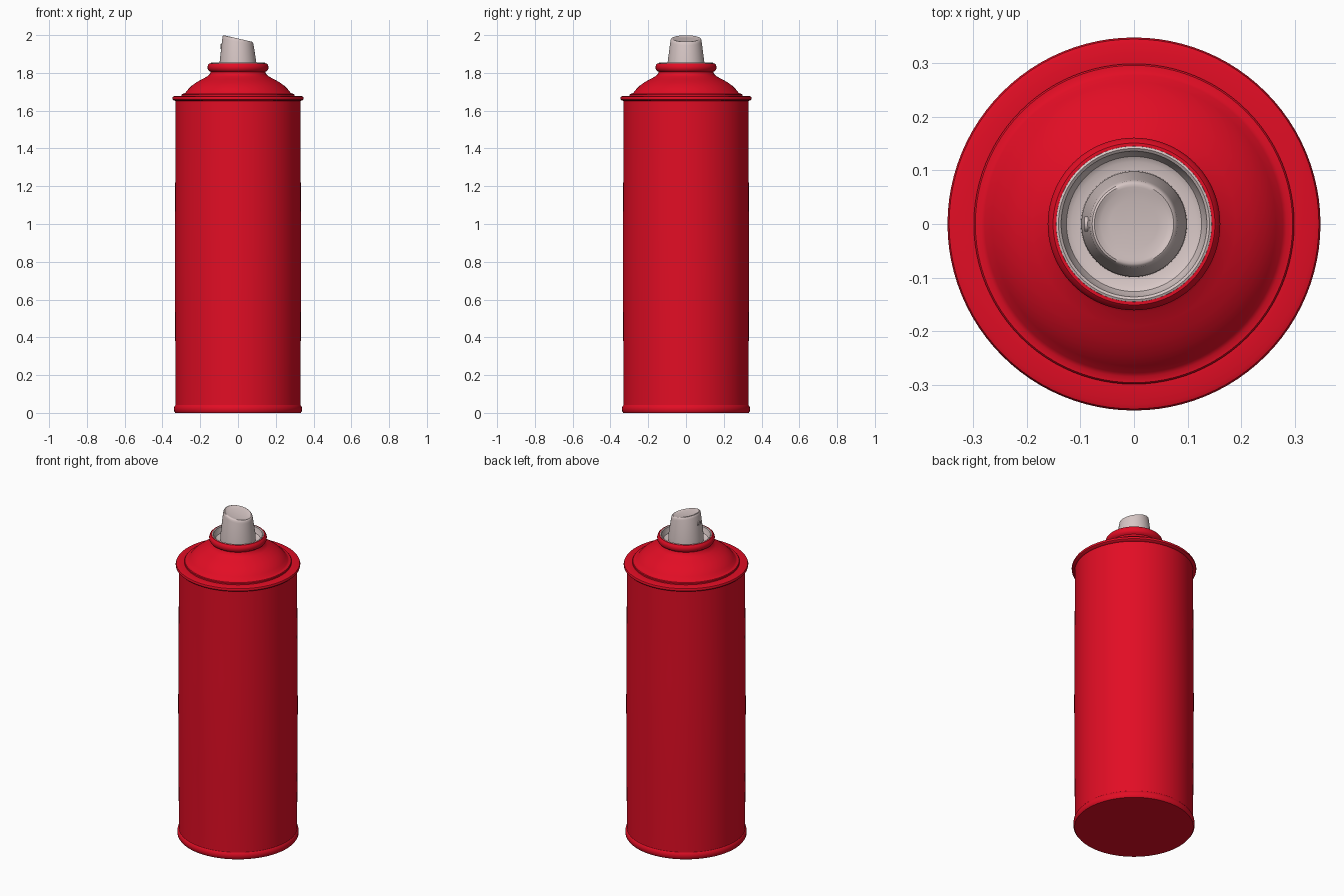
import bpy, bmesh, math

SEG = 96

def material(name, rgb):
    m = bpy.data.materials.new(name)
    m.diffuse_color = (*rgb, 1)
    return m

RED = material("red paint", (0.76, 0.004, 0.018))
GREY = material("warm grey plastic", (0.68, 0.57, 0.56))

def lathe(name, profile, mat, warp=None, angle=35):
    """Spin (radius, z) points round the z axis; radius 0 closes with a pole."""
    bm = bmesh.new()
    rings = []
    for r, z in profile:
        if r == 0:
            rings.append([bm.verts.new((0, 0, z))])
        else:
            rings.append([bm.verts.new((r * math.cos(a), r * math.sin(a), z))
                          for a in (math.tau * i / SEG for i in range(SEG))])
    for a, b in zip(rings, rings[1:]):
        for i in range(SEG):
            j = (i + 1) % SEG
            if len(a) == 1:
                bm.faces.new((a[0], b[j], b[i]))
            elif len(b) == 1:
                bm.faces.new((a[i], a[j], b[0]))
            else:
                bm.faces.new((a[i], a[j], b[j], b[i]))
    if warp:
        for v in bm.verts:
            warp(v.co)
    me = bpy.data.meshes.new(name)
    bm.to_mesh(me)
    bm.free()
    me.materials.append(mat)
    ob = bpy.data.objects.new(name, me)
    bpy.context.collection.objects.link(ob)
    bpy.context.view_layer.objects.active = ob
    ob.select_set(True)
    bpy.ops.object.shade_smooth_by_angle(angle=math.radians(angle))
    ob.select_set(False)
    return ob

# Can body: flat base, bottom bead, faintly bulged wall, rolled top rim
lathe("can_body", [
    (0, 0), (0.332, 0), (0.338, 0.008), (0.339, 0.022), (0.337, 0.034), (0.331, 0.042),
    (0.331, 0.2), (0.333, 0.5), (0.334, 0.8), (0.333, 1.1), (0.331, 1.4),
    (0.331, 1.652), (0.342, 1.655), (0.347, 1.660), (0.348, 1.667),
    (0.345, 1.674), (0.336, 1.677), (0.299, 1.677)], RED)

# Shoulder dome with its step, neck and rolled collar
lathe("shoulder_dome", [
    (0.299, 1.67), (0.299, 1.685), (0.296, 1.689), (0.285, 1.690), (0.278, 1.695),
    (0.265, 1.712), (0.245, 1.732), (0.22, 1.750), (0.19, 1.767), (0.165, 1.780),
    (0.15, 1.792), (0.145, 1.805), (0.154, 1.811), (0.160, 1.820), (0.161, 1.832),
    (0.158, 1.844), (0.151, 1.851), (0.145, 1.851), (0.142, 1.843)], RED)

# Valve cup recessed inside the collar
lathe("valve_cup", [
    (0.146, 1.846), (0.145, 1.852), (0.141, 1.854), (0.136, 1.850), (0.132, 1.832),
    (0.126, 1.818), (0.116, 1.812), (0.09, 1.812), (0, 1.812)], GREY)

# Spray button: tapered, with a slanted, slightly dished top
def slant(co):
    if co.z > 1.95:
        r = math.hypot(co.x, co.y)
        if r < 0.074:
            co.z -= 0.006 * (1 - (co.y / 0.074) ** 2) * min(1, (0.074 - r) / 0.01)
        co.z -= 0.23 * co.x

lathe("spray_button", [
    (0.099, 1.812), (0.098, 1.85), (0.083, 1.965), (0.081, 1.975), (0.078, 1.980),
    (0.074, 1.982), (0.069, 1.982), (0.062, 1.982), (0.045, 1.982), (0.025, 1.982), (0, 1.982)],
    GREY, slant)

# Spray outlet: small ringed disc on the high side of the button
outlet = lathe("spray_outlet", [
    (0.014, -0.006), (0.014, 0.004), (0.009, 0.004), (0.007, 0.001), (0, 0.001)], GREY)
outlet.location = (-0.088, 0, 1.94)
outlet.rotation_euler = (0, -math.pi / 2, 0)
